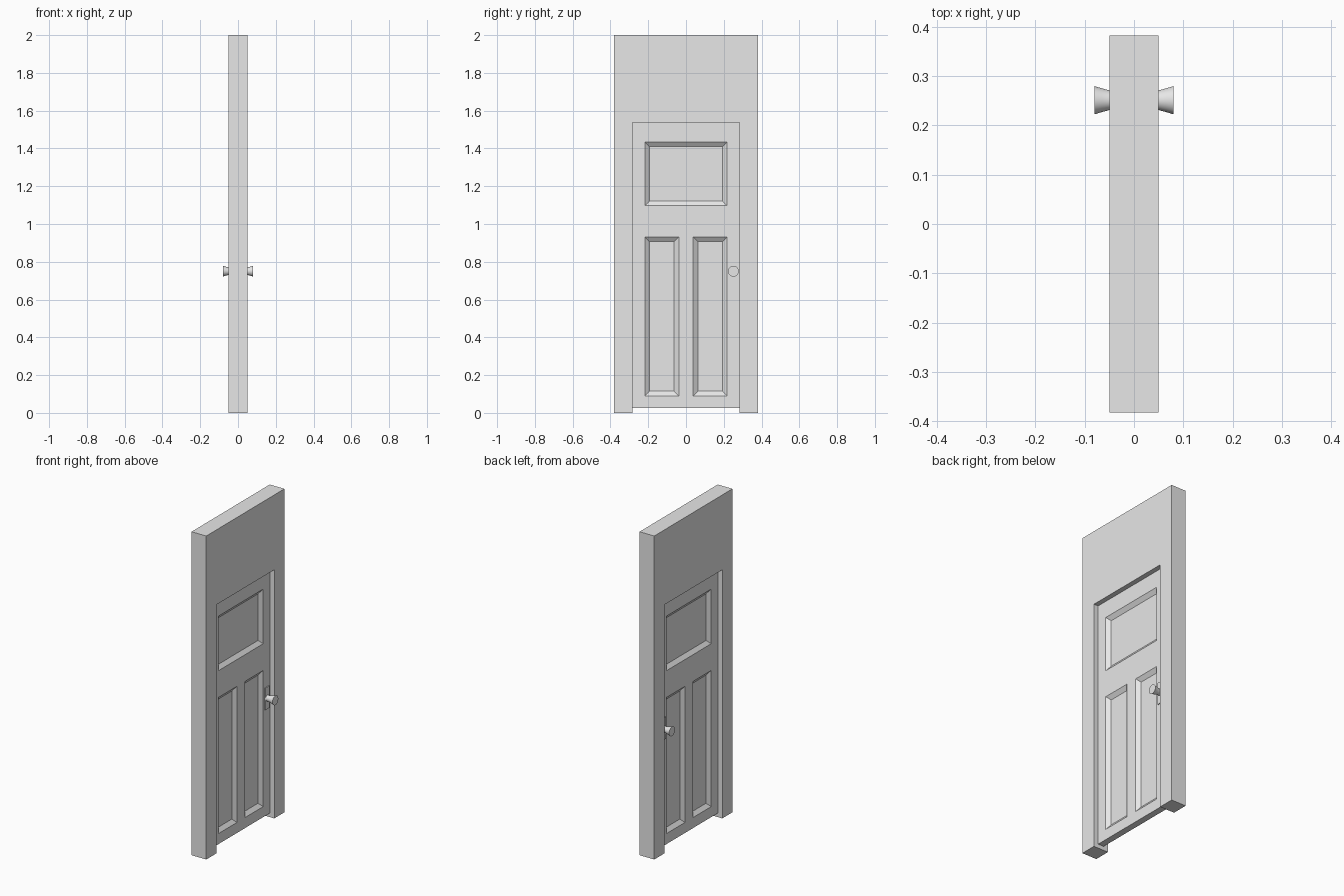
import bpy, bmesh, math
from mathutils import Matrix, Vector

cube = bpy.data.objects.get("Cube")
if cube:
    bpy.data.objects.remove(cube, do_unlink=True)

grey = bpy.data.materials.new("plain_grey")
grey.use_nodes = True
grey.diffuse_color = (0.8, 0.8, 0.8, 1)
grey.node_tree.nodes["Principled BSDF"].inputs["Base Color"].default_value = (0.8, 0.8, 0.8, 1)

WALL_Y, WALL_X, HEIGHT = 0.382, 0.05, 2.0
OPEN_Y, OPEN_Z = 0.283, 1.537
DOOR_X, DOOR_Z = 0.02, 0.025
KNOB_Y, KNOB_Z = 0.251, 0.75


def finish(bm, name):
    bmesh.ops.recalc_face_normals(bm, faces=bm.faces)
    mesh = bpy.data.meshes.new(name)
    bm.to_mesh(mesh)
    bm.free()
    mesh.materials.append(grey)
    obj = bpy.data.objects.new(name, mesh)
    bpy.context.collection.objects.link(obj)
    return obj


def box(bm, low, high):
    low, high = Vector(low), Vector(high)
    place = Matrix.Translation((low + high) / 2) @ Matrix.Diagonal((high - low).to_4d())
    bmesh.ops.create_cube(bm, size=1, matrix=place)


# Wall: an arch-shaped outline extruded through its thickness
bm = bmesh.new()
outline = [(-WALL_Y, 0), (-OPEN_Y, 0), (-OPEN_Y, OPEN_Z), (OPEN_Y, OPEN_Z),
           (OPEN_Y, 0), (WALL_Y, 0), (WALL_Y, HEIGHT), (-WALL_Y, HEIGHT)]
face = bm.faces.new([bm.verts.new((-WALL_X, y, z)) for y, z in outline])
moved = bmesh.ops.extrude_face_region(bm, geom=[face])["geom"]
bmesh.ops.translate(bm, vec=(2 * WALL_X, 0, 0),
                    verts=[v for v in moved if isinstance(v, bmesh.types.BMVert)])
finish(bm, "wall_surround")

# Door: a slab cut into a grid, with bevelled panels sunk in both faces
bm = bmesh.new()
box(bm, (-DOOR_X, -OPEN_Y, DOOR_Z), (DOOR_X, OPEN_Y, OPEN_Z))
panels = [(-0.218, 0.218, 1.097, 1.435),
          (-0.218, -0.038, 0.09, 0.932),
          (0.038, 0.218, 0.09, 0.932)]
cuts = {(axis, value) for y0, y1, z0, z1 in panels
        for axis, value in (("y", y0), ("y", y1), ("z", z0), ("z", z1))}
for axis, value in sorted(cuts):
    normal = Vector((0, axis == "y", axis == "z"))
    bmesh.ops.bisect_plane(bm, geom=bm.verts[:] + bm.edges[:] + bm.faces[:],
                           plane_co=normal * value, plane_no=normal)
bm.normal_update()
for side in (-1, 1):
    for y0, y1, z0, z1 in panels:
        region = []
        for f in bm.faces:
            c = f.calc_center_median()
            if f.normal.x * side > 0.9 and y0 < c.y < y1 and z0 < c.z < z1:
                region.append(f)
        bmesh.ops.inset_region(bm, faces=region, thickness=0.025, use_even_offset=True)
        bmesh.ops.translate(bm, vec=(-side * 0.0185, 0, 0),
                            verts=list({v for f in region for v in f.verts}))
finish(bm, "panelled_door")

# Handles: a thin backplate and a flared round knob on each face
profile = [(DOOR_X, 0.0175), (0.035, 0.018), (0.05, 0.02), (0.065, 0.024), (0.08, 0.0285)]
for side, label in ((1, "left"), (-1, "right")):
    bm = bmesh.new()
    edge = sorted((side * (DOOR_X - 0.002), side * (DOOR_X + 0.005)))
    box(bm, (edge[0], KNOB_Y - 0.02, KNOB_Z - 0.068), (edge[1], KNOB_Y + 0.02, KNOB_Z + 0.068))
    finish(bm, label + "_knob_plate")

    bm = bmesh.new()
    count = 32
    rings = []
    for x, r in profile:
        angles = [math.tau * i / count for i in range(count)]
        rings.append([bm.verts.new((side * x, KNOB_Y + r * math.cos(a), KNOB_Z + r * math.sin(a)))
                      for a in angles])
    for a, b in zip(rings, rings[1:]):
        for i in range(count):
            j = (i + 1) % count
            bm.faces.new((a[i], a[j], b[j], b[i]))
    bm.faces.new(rings[0])
    bm.faces.new(rings[-1])
    knob = finish(bm, label + "_knob")
    bpy.ops.object.select_all(action="DESELECT")
    knob.select_set(True)
    bpy.context.view_layer.objects.active = knob
    bpy.ops.object.shade_smooth_by_angle(angle=math.radians(40))
